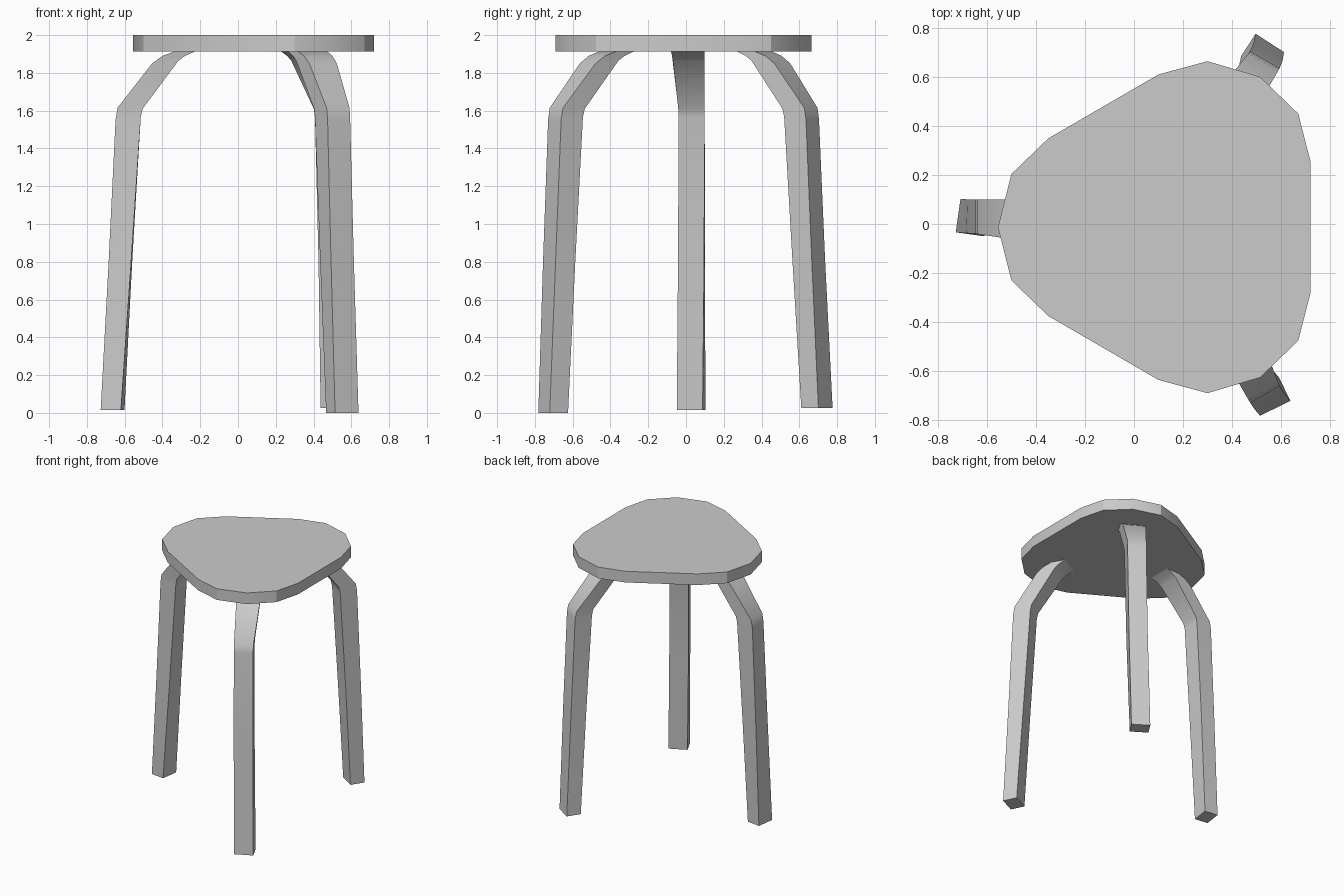
import bpy, bmesh
from math import cos, sin, radians
from mathutils import Vector

if "Cube" in bpy.data.objects:
    bpy.data.objects.remove(bpy.data.objects["Cube"])

CX, CY = 0.14, -0.013   # centre of the three-fold layout


def finish(name, bm):
    bmesh.ops.recalc_face_normals(bm, faces=bm.faces)
    mesh = bpy.data.meshes.new(name)
    bm.to_mesh(mesh)
    bm.free()
    obj = bpy.data.objects.new(name, mesh)
    bpy.context.collection.objects.link(obj)
    bpy.ops.object.select_all(action='DESELECT')
    obj.select_set(True)
    bpy.context.view_layer.objects.active = obj
    bpy.ops.object.shade_smooth_by_angle(angle=radians(30))
    return obj


# Seat: half outline mirrored across the centre line, then extruded
half = [(-0.5, 0.217), (-0.35, 0.362), (0.10, 0.623), (0.30, 0.677),
        (0.515, 0.613), (0.67, 0.463), (0.72, 0.268)]
outline = [(-0.555, 0)] + half + [(x, -y) for x, y in reversed(half)]
bm = bmesh.new()
base = bm.faces.new([bm.verts.new((x, y + CY, 1.912)) for x, y in outline])
ext = bmesh.ops.extrude_face_region(bm, geom=[base], use_keep_orig=True)
bmesh.ops.translate(bm, vec=(0, 0, 0.088),
                    verts=[v for v in ext["geom"] if isinstance(v, bmesh.types.BMVert)])
finish("seat", bm)

# Bent leg stations: outer radius, outer z, inner radius, inner z, flare
STATIONS = [(0.858, 0.0, 0.750, 0.0, 0),
            (0.822, 0.8, 0.703, 0.8, 0),
            (0.788, 1.555, 0.655, 1.565, 0),
            (0.778, 1.615, 0.645, 1.61, 0.002),
            (0.595, 1.85, 0.455, 1.865, 0.03),
            (0.54, 1.89, 0.42, 1.89, 0.035),
            (0.48, 1.912, 0.37, 1.912, 0.04)]


def leg(name, angle, foot_z, twist, shift_top, shift_foot):
    a = radians(angle)
    out, side = Vector((cos(a), sin(a), 0)), Vector((-sin(a), cos(a), 0))
    bm = bmesh.new()
    rings = []
    for i, (ro, zo, ri, zi, flare) in enumerate(STATIONS):
        k = (1, 0.3)[i] if i < 2 else 0     # the foot twists slightly
        t = radians(twist * k)
        shift = shift_top + (shift_foot - shift_top) * k
        mid = (ro + ri) / 2
        ring = []
        for r, z, w in ((ro, zo, -0.069), (ro, zo, 0.069 + flare),
                        (ri, zi, 0.069 + flare), (ri, zi, -0.069)):
            d = r - mid
            p = (out * (mid + d * cos(t) - w * sin(t))
                 + side * (shift + d * sin(t) + w * cos(t)))
            ring.append(bm.verts.new((p.x + CX, p.y + CY, z if i else foot_z)))
        rings.append(ring)
    for r0, r1 in zip(rings, rings[1:]):
        for j in range(4):
            n = (j + 1) % 4
            bm.faces.new((r0[j], r0[n], r1[n], r1[j]))
    bm.faces.new(rings[0])
    bm.faces.new(rings[-1])
    finish(name, bm)


# Three legs
leg("left_leg", 180, 0.015, -8, -0.043, -0.04)
leg("back_right_leg", 60, 0.025, -3, 0.0, 0.02)
leg("front_right_leg", -60, 0.0, -4, 0.0, 0.012)
